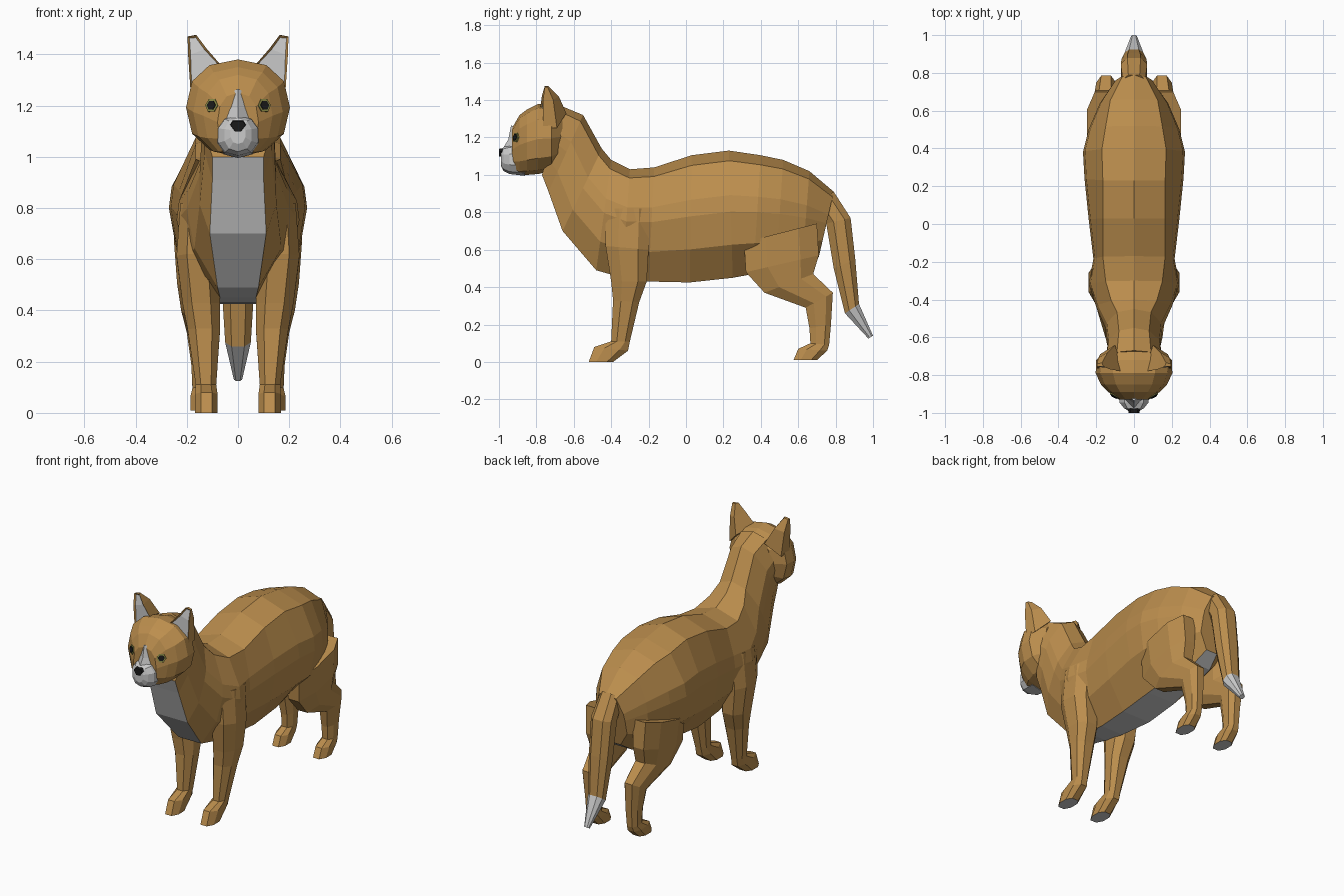
import bpy, bmesh, math
from mathutils import Vector

if "Cube" in bpy.data.objects:
    bpy.data.objects.remove(bpy.data.objects["Cube"])


def material(name, rgb):
    m = bpy.data.materials.new(name)
    m.diffuse_color = (*rgb, 1)
    m.use_nodes = True
    m.node_tree.nodes["Principled BSDF"].inputs["Base Color"].default_value = m.diffuse_color
    return m


ORANGE = material("orange_fur", (0.50, 0.27, 0.075))
WHITE = material("white_fur", (0.75, 0.75, 0.75))
BLACK = material("black", (0.01, 0.01, 0.01))
OLIVE = material("eye_rim", (0.25, 0.25, 0.06))


def loft(name, rings, mats=(ORANGE, WHITE), pick=lambda i, j: 0, caps=(0, 0), mirror=False, inset=0):
    """Skin rings of points; pick(ring, segment) chooses each face's material."""
    bm = bmesh.new()
    vs = [[bm.verts.new(p) for p in r] for r in rings]
    n = len(vs[0])
    for i in range(len(vs) - 1):
        for j in range(n):
            k = (j + 1) % n
            f = bm.faces.new((vs[i][j], vs[i][k], vs[i + 1][k], vs[i + 1][j]))
            f.material_index = pick(i, j)
    for ring, c in ((vs[0], caps[0]), (vs[-1], caps[1])):
        bm.faces.new(ring).material_index = c
    bmesh.ops.recalc_face_normals(bm, faces=bm.faces)
    if inset:
        inner = [f for f in bm.faces if f.material_index == 1]
        res = bmesh.ops.inset_region(bm, faces=inner, thickness=inset, depth=-inset)
        for f in res["faces"]:
            f.material_index = 0
    me = bpy.data.meshes.new(name)
    bm.to_mesh(me)
    bm.free()
    for m in mats:
        me.materials.append(m)
    ob = bpy.data.objects.new(name, me)
    bpy.context.collection.objects.link(ob)
    if mirror:
        ob.modifiers.new("Mirror", 'MIRROR').use_mirror_merge = False
    return ob


def limb_ring(fy, fz, by, bz, x0, x1):
    """Chamfered box section between a front and a back point."""
    shape = [(0.25, 0), (0.75, 0), (1, .3), (1, .75), (.75, 1), (.25, 1), (0, .75), (0, .3)]
    return [(x0 + (x1 - x0) * u, fy + (by - fy) * v, fz + (bz - fz) * v) for u, v in shape]


# Body and neck: top y,z, bottom y,z, then half widths from back to belly
def body_ring(ty, tz, by, bz, wt, wm, wl, wb):
    half = [(wt, .08), (wm * .96, .35), (wm, .48), (wl, .74), (wb, 1)]
    pts = [(0, 0)] + half + [(-x, t) for x, t in reversed(half)]
    return [(x, ty + (by - ty) * t, tz + (bz - tz) * t) for x, t in pts]


body = [
    (-.67, 1.37, -.77, 1.00, .09, .15, .13, .10),
    (-.55, 1.32, -.735, .91, .08, .14, .13, .10),
    (-.45, 1.14, -.66, .70, .09, .15, .15, .11),
    (-.40, 1.08, -.48, .49, .12, .20, .17, .08),
    (-.30, 1.03, -.34, .45, .15, .24, .20, .07),
    (-.17, 1.04, -.20, .43, .165, .215, .18, .08),
    (.03, 1.105, .02, .425, .165, .24, .21, .10),
    (.23, 1.13, .25, .45, .165, .262, .235, .10),
    (.40, 1.105, .36, .47, .17, .27, .24, .09),
    (.52, 1.08, .48, .48, .15, .24, .22, .08),
    (.66, 1.02, .62, .50, .125, .18, .18, .06),
    (.79, .91, .71, .56, .06, .10, .10, .04),
]
loft("body", [body_ring(*r) for r in body], pick=lambda i, j: int(j == 5))


# Head: y, half width, bottom z, top z
def oval(y, rx, z0, z1, n=12):
    pts = []
    for k in range(n):
        a = 2 * math.pi * k / n
        s, c = (math.copysign(abs(f(a)) ** .87, f(a)) for f in (math.sin, math.cos))
        pts.append((rx * s, y, (z0 + z1) / 2 + (z1 - z0) / 2 * c))
    return pts


head = [(-.66, .13, 1.06, 1.35), (-.72, .20, 1.02, 1.37), (-.79, .203, 1.005, 1.38),
        (-.85, .175, 1.0, 1.35), (-.89, .135, 1.0, 1.32), (-.93, .08, 1.02, 1.25)]
loft("head", [oval(*r) for r in head])

# Muzzle, forehead blaze and nose
muzzle = [(-.86, .09, .995, 1.17), (-.945, .08, 1.005, 1.16), (-.975, .055, 1.02, 1.15), (-.99, .03, 1.05, 1.13)]
loft("muzzle", [oval(*r, n=10) for r in muzzle], mats=(WHITE,))
loft("blaze", [[(-.012, -.925, 1.26), (0, -.935, 1.265), (.012, -.925, 1.26)],
               [(-.035, -.925, 1.19), (0, -.95, 1.19), (.035, -.925, 1.19)],
               [(-.06, -.925, 1.12), (0, -.98, 1.14), (.06, -.925, 1.12)]], mats=(WHITE,))
nose = [(-.022, 1.143), (.022, 1.143), (.034, 1.125), (.012, 1.095), (-.012, 1.095), (-.034, 1.125)]
loft("nose", [[(x, -.96, z) for x, z in nose],
              [(x * .85, -1.0, 1.12 + (z - 1.12) * .85) for x, z in nose]], mats=(BLACK,))

# Eyes: a hexagonal rim with a dark centre, facing out of the cheek
out = Vector((.48, -.86, .17)).normalized()
side = Vector((.86, .48, 0)).normalized()
up = side.cross(out).normalized()


def eye_disc(radius, depth):
    c = Vector((.101, -.908, 1.2)) + out * depth
    return [c + radius * (side * math.cos(k * math.pi / 3) + up * math.sin(k * math.pi / 3)) for k in range(6)]


loft("eye_rim", [eye_disc(.028, -.02), eye_disc(.028, .006)], mats=(OLIVE,), mirror=True)
loft("eye", [eye_disc(.021, -.01), eye_disc(.019, .01)], mats=(BLACK,), mirror=True)

# Ears with a recessed pale inside
ear = [
    [(.06, -.78, 1.35), (.185, -.765, 1.25), (.18, -.69, 1.25), (.10, -.64, 1.33)],
    [(.125, -.77, 1.425), (.195, -.765, 1.40), (.19, -.71, 1.40), (.14, -.68, 1.42)],
    [(.162, -.755, 1.475), (.197, -.755, 1.47), (.195, -.74, 1.47), (.17, -.735, 1.475)],
]
loft("ear", ear, pick=lambda i, j: int(j == 0), mirror=True, inset=.009)

# Legs: front y,z, back y,z, inner and outer x
front_leg = [
    (-.43, .82, -.19, .82, .08, .225),
    (-.43, .62, -.20, .60, .08, .24),
    (-.40, .43, -.21, .43, .07, .217),
    (-.39, .33, -.25, .32, .07, .197),
    (-.40, .11, -.30, .11, .085, .165),
    (-.49, .08, -.31, .06, .08, .167),
    (-.52, 0, -.39, 0, .08, .167),
]
loft("front_leg", [limb_ring(*r) for r in front_leg], caps=(0, 1), mirror=True)

hind_leg = [
    (.31, .64, .70, .74, .08, .25),
    (.32, .48, .71, .57, .09, .238),
    (.42, .37, .68, .47, .09, .222),
    (.64, .29, .785, .37, .095, .20),
    (.66, .18, .775, .20, .10, .182),
    (.665, .10, .765, .09, .105, .178),
    (.60, .07, .755, .06, .10, .185),
    (.575, .01, .70, .01, .10, .185),
]
loft("hind_leg", [limb_ring(*r) for r in hind_leg], caps=(0, 1), mirror=True)

# Tail with pale tip
tail = [
    (.68, .84, .79, .91, .06),
    (.75, .74, .88, .77, .07),
    (.79, .50, .905, .55, .065),
    (.85, .26, .925, .31, .05),
    (.975, .125, 1.0, .14, .016),
]
loft("tail", [limb_ring(*r[:4], -r[4], r[4]) for r in tail],
     pick=lambda i, j: int(i == 3), caps=(0, 1))
